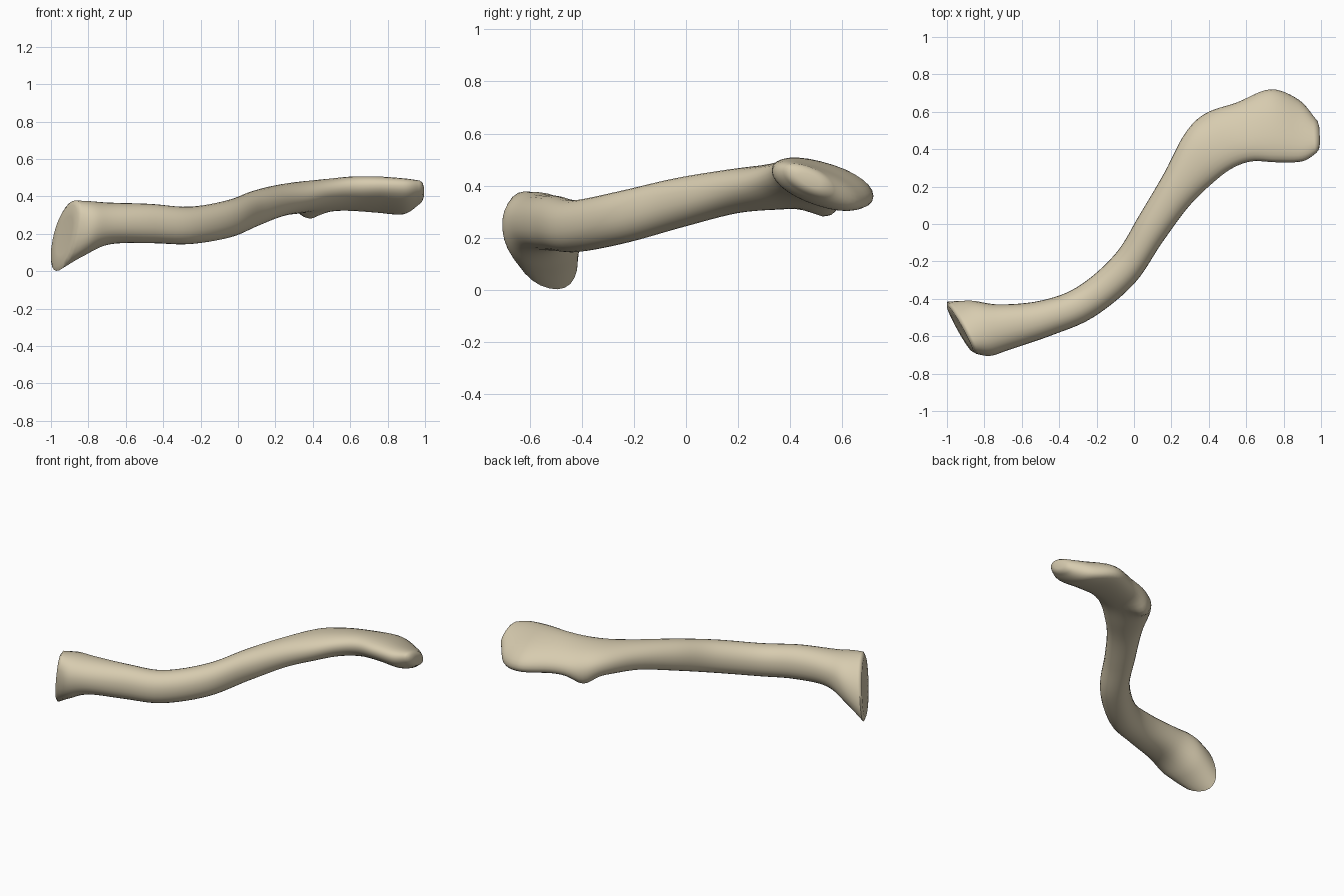
import bpy, bmesh, math
from mathutils import Vector

cube = bpy.data.objects.get("Cube")
if cube:
    bpy.data.objects.remove(cube, do_unlink=True)

SIDES, STEPS = 28, 6

# Cross-sections: back x, back y, front x, front y, centre z, back tilt, half height, lean x, lean y
SECTIONS = [
    (-.99, -.42, -.85, -.69, .19, -.03, .185, .035, -.03),
    (-.87, -.41, -.77, -.705, .225, -.01, .15, .02, -.01),
    (-.72, -.43, -.66, -.67, .255, 0, .112, 0, 0),
    (-.50, -.41, -.44, -.595, .255, 0, .105, 0, 0),
    (-.30, -.335, -.22, -.50, .245, 0, .10, 0, 0),
    (-.10, -.16, .00, -.32, .28, 0, .10, 0, 0),
    (.03, .05, .15, -.10, .335, 0, .095, 0, 0),
    (.16, .27, .29, .09, .378, 0, .085, 0, 0),
    (.27, .48, .41, .21, .395, -.01, .085, 0, 0),
    (.38, .59, .52, .295, .405, -.03, .082, 0, 0),
    (.55, .65, .63, .335, .415, -.04, .08, 0, 0),
    (.73, .72, .76, .33, .41, -.05, .08, 0, 0),
    (.88, .665, .90, .335, .40, -.055, .075, 0, 0),
    (.965, .57, .975, .38, .42, -.035, .052, 0, 0),
]


def spline(a, b, c, d, t):
    """Catmull-Rom blend of four sections."""
    return [q + .5 * t * (r - p + t * (2 * p - 5 * q + 4 * r - s + t * (3 * (q - r) + s - p)))
            for p, q, r, s in zip(a, b, c, d)]


def bend(v, p):
    """Signed power for a slightly boxy oval."""
    return math.copysign(abs(v) ** p, v)


def ring(sec, scale=1, shift=Vector()):
    bx, by, fx, fy, z, tilt, h, lx, ly = sec
    centre = Vector(((bx + fx) / 2, (by + fy) / 2, z)) + shift
    side = Vector(((bx - fx) / 2, (by - fy) / 2, tilt)) * scale
    up = Vector((lx, ly, h)) * scale
    pts = []
    for i in range(SIDES):
        a = 2 * math.pi * i / SIDES
        pts.append(centre + side * bend(math.cos(a), .92) + up * bend(math.sin(a), .92))
    return pts


# Shaft rings with rounded ends
last = len(SECTIONS) - 1
inner, outer = Vector((-.88, -.45, 0)), Vector((1, .05, .02))
rings = [ring(SECTIONS[0], .55, inner * .008), ring(SECTIONS[0], .88, inner * .012)]
for i in range(last):
    quad = [SECTIONS[min(max(i + k, 0), last)] for k in (-1, 0, 1, 2)]
    rings += [ring(spline(*quad, s / STEPS)) for s in range(STEPS)]
rings += [ring(SECTIONS[last]), ring(SECTIONS[last], .8, outer * .015),
          ring(SECTIONS[last], .45, outer * .023)]

# Small tubercle pulled down from the underside near the wide end
knob = Vector((.37, .55, .32))
for pts in rings:
    for p in pts:
        p.z -= .045 * math.exp(-((p - knob).length / .075) ** 2)

bm = bmesh.new()
loops = [[bm.verts.new(p) for p in pts] for pts in rings]
for a, b in zip(loops, loops[1:]):
    for i in range(SIDES):
        j = (i + 1) % SIDES
        bm.faces.new((a[i], a[j], b[j], b[i]))
bm.faces.new(loops[0])
bm.faces.new(loops[-1])
bmesh.ops.recalc_face_normals(bm, faces=bm.faces)
mesh = bpy.data.meshes.new("collar_bone")
bm.to_mesh(mesh)
bm.free()

# Bone colour
mat = bpy.data.materials.new("bone_tan")
mat.use_nodes = True
colour = (.68, .60, .43, 1)
mat.diffuse_color = colour
shader = next(n for n in mat.node_tree.nodes if n.type == "BSDF_PRINCIPLED")
shader.inputs["Base Color"].default_value = colour
shader.inputs["Roughness"].default_value = .7
mesh.materials.append(mat)

bone = bpy.data.objects.new("collar_bone", mesh)
bpy.context.collection.objects.link(bone)
bpy.ops.object.select_all(action="DESELECT")
bone.select_set(True)
bpy.context.view_layer.objects.active = bone
bpy.ops.object.shade_smooth_by_angle(angle=math.radians(60))
